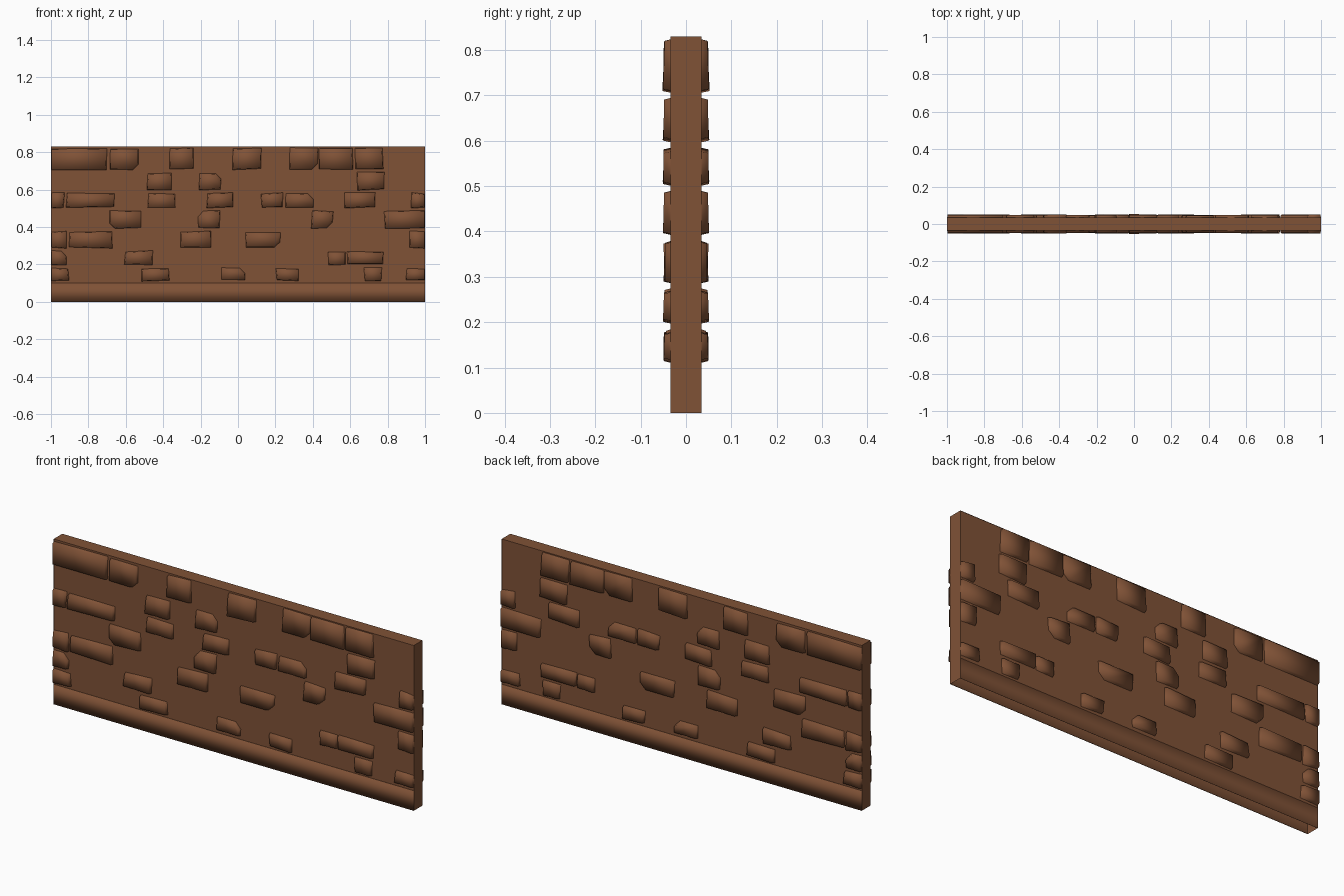
import bpy, bmesh, random
from mathutils import Vector

if "Cube" in bpy.data.objects:
    bpy.data.objects.remove(bpy.data.objects["Cube"])

random.seed(4)
W, T, H, REC, BASE = 1.0, 0.034, 0.83, 0.032, 0.10

mat = bpy.data.materials.new("brown_stone")
mat.diffuse_color = (0.215, 0.084, 0.037, 1)
mat.use_nodes = True
mat.node_tree.nodes["Principled BSDF"].inputs["Base Color"].default_value = mat.diffuse_color


def make(name, verts, faces, smooth=False, mirror=False):
    me = bpy.data.meshes.new(name)
    me.from_pydata(verts, [], faces)
    me.materials.append(mat)
    for p in me.polygons:
        p.use_smooth = smooth
    ob = bpy.data.objects.new(name, me)
    bpy.context.collection.objects.link(ob)
    if mirror:  # same detail on the back
        m = ob.modifiers.new("back_copy", 'MIRROR')
        m.use_axis = (False, True, False)
        m.use_mirror_merge = False
    return ob


# shell: top and the two ends, open underneath
box = [(x, y, z) for x in (-W, W) for y in (-T, T) for z in (0, H)]
make("wall_top_and_ends", box, [(1, 5, 7, 3), (0, 1, 3, 2), (4, 6, 7, 5)])

# slightly sunk wall panel, front and back
make("wall_panel", [(-W, -REC, BASE), (W, -REC, BASE), (W, -REC, H), (-W, -REC, H)],
     [(0, 1, 2, 3)], mirror=True)

# smooth base board with small ledges
prof = [(-REC, 0), (-T, 0), (-T, BASE), (-REC, BASE)]
make("base_board", [(x, y, z) for y, z in prof for x in (-W, W)],
     [(2 * i, 2 * i + 1, 2 * i + 3, 2 * i + 2) for i in range(3)],
     smooth=True, mirror=True)

# stone rows: z range, then x ranges with optional clipped corner
ROWS = [
    (.705, .825, [(-1, -.70), (-.69, -.53, "br"), (-.37, -.23), (-.035, .13),
                  (.27, .43, "br"), (.43, .62), (.625, .78)]),
    (.595, .695, [(-.49, -.355), (-.21, -.085, "tr"), (.635, .785)]),
    (.50, .585, [(-1, -.925), (-.92, -.66), (-.485, -.335), (-.17, -.025),
                 (.12, .245), (.25, .41, "tr"), (.56, .74), (.925, 1)]),
    (.39, .49, [(-.695, -.51, "bl"), (-.22, -.095, "tl"), (.39, .51, "br"), (.78, 1)]),
    (.285, .38, [(-1, -.91), (-.905, -.67), (-.31, -.14), (.035, .23, "br"), (.91, 1)]),
    (.195, .275, [(-1, -.91, "tr"), (-.61, -.455), (.475, .58), (.58, .78)]),
    (.11, .185, [(-1, -.90), (-.52, -.365), (-.09, .045, "tr"), (.20, .325),
                 (.67, .77), (.895, 1)]),
]


def stone(verts, faces, x0, x1, z0, z1, cut):
    j = lambda: random.uniform(0, .009)
    corners = [("bl", x0 + j() * (x0 > -1), z0 + j()), ("br", x1 - j() * (x1 < 1), z0 + j()),
               ("tr", x1 - j() * (x1 < 1), z1 - j()), ("tl", x0 + j() * (x0 > -1), z1 - j())]
    pts = []
    for k, (tag, x, z) in enumerate(corners):
        p = Vector((x, z))
        if tag == cut:  # clip this corner
            for q in (corners[k - 1], corners[(k + 1) % 4]):
                pts.append(p + (Vector(q[1:]) - p).normalized() * .03)
        else:
            pts.append(p)
    n, s = len(pts), len(verts)
    c = Vector(((x0 + x1) / 2, (z0 + z1) / 2))
    depth = random.uniform(.046, .050)
    tilt = random.uniform(-.01, .06)
    verts += [(p.x, -REC, p.y) for p in pts]
    for p in pts:  # front outline drawn in a little
        x = p.x - .004 * (1 if p.x > c.x else -1)
        z = p.y - .004 * (1 if p.y > c.y else -1)
        verts.append((x, -depth + tilt * (z - c.y), z))
    faces.append([s + n + i for i in range(n)])
    faces += [(s + i, s + (i + 1) % n, s + n + (i + 1) % n, s + n + i) for i in range(n)]


for r, (z0, z1, stones) in enumerate(ROWS):
    verts, faces = [], []
    for st in stones:
        stone(verts, faces, st[0], st[1], z0, z1, st[2] if len(st) > 2 else "")
    make(f"stone_row_{r + 1}", verts, faces, smooth=True, mirror=True)
